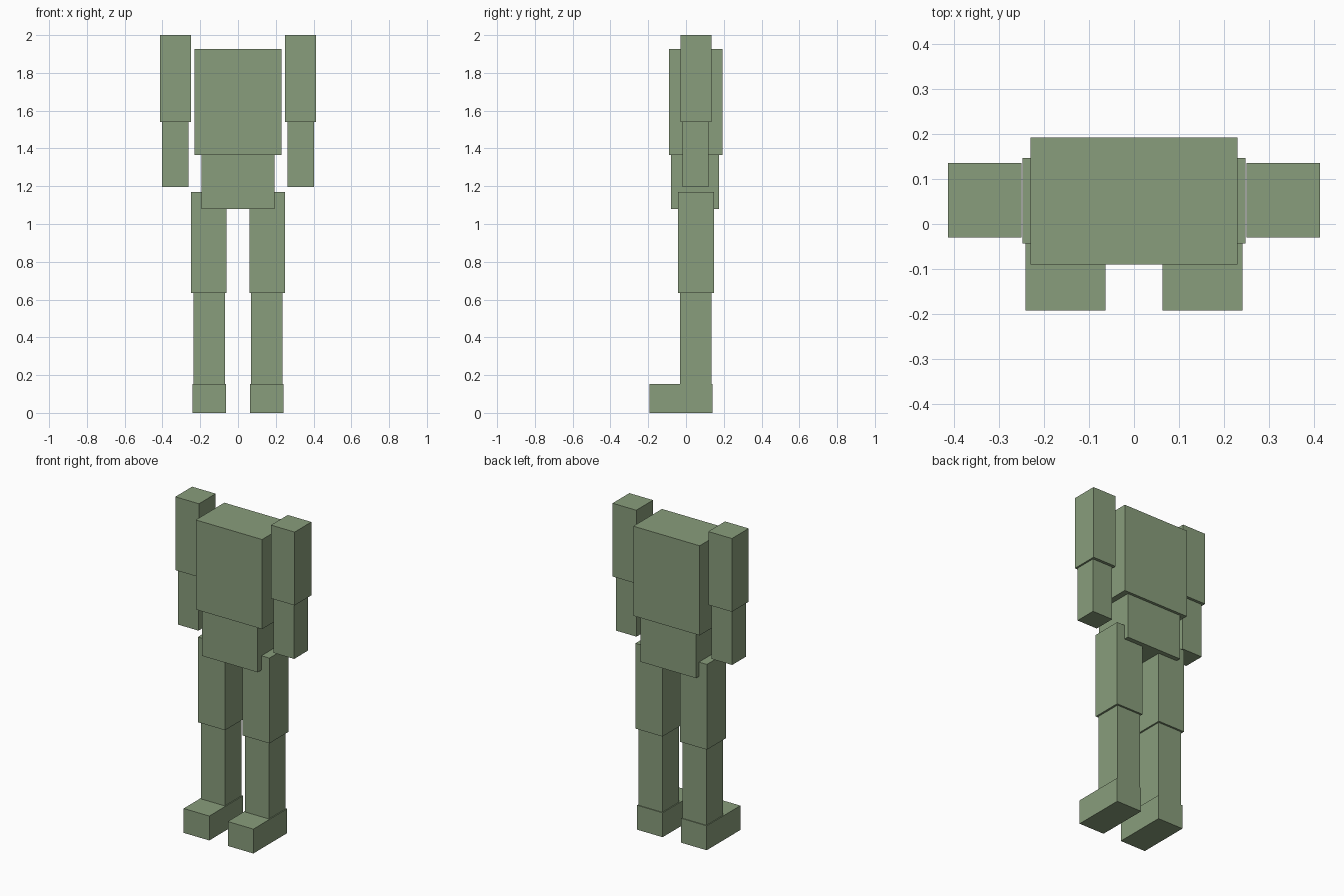
import bpy
import bmesh
from mathutils import Vector

if "Cube" in bpy.data.objects:
    bpy.data.objects.remove(bpy.data.objects["Cube"])

green = bpy.data.materials.new("sage_green")
green.diffuse_color = (0.25, 0.34, 0.20, 1.0)
green.use_nodes = True
green.node_tree.nodes["Principled BSDF"].inputs["Base Color"].default_value = green.diffuse_color


def box(name, x, y, z):
    """Flat-faced box from its (min, max) range on each axis."""
    low, high = (Vector(p) for p in zip(x, y, z))
    mesh = bpy.data.meshes.new(name)
    bm = bmesh.new()
    bmesh.ops.create_cube(bm, size=1.0)
    bmesh.ops.scale(bm, vec=high - low, verts=bm.verts)
    bm.to_mesh(mesh)
    bm.free()
    mesh.materials.append(green)
    obj = bpy.data.objects.new(name, mesh)
    obj.location = (low + high) / 2
    bpy.context.collection.objects.link(obj)


# Trunk
box("chest", (-0.23, 0.23), (-0.09, 0.193), (1.365, 1.927))
box("waist", (-0.193, 0.193), (-0.08, 0.176), (1.08, 1.365))

# Limbs: x range on the positive side, y range, z range
limbs = {
    "upper_arm": ((0.25, 0.414), (-0.03, 0.136), (1.54, 2.0)),
    "forearm": ((0.261, 0.403), (-0.019, 0.118), (1.197, 1.54)),
    "thigh": ((0.06, 0.248), (-0.043, 0.147), (0.635, 1.17)),
    "shin": ((0.07, 0.236), (-0.031, 0.135), (0.153, 0.635)),
    "foot": ((0.064, 0.242), (-0.193, 0.14), (0.0, 0.153)),
}
for part, (x, y, z) in limbs.items():
    box("left_" + part, x, y, z)
    box("right_" + part, (-x[1], -x[0]), y, z)
